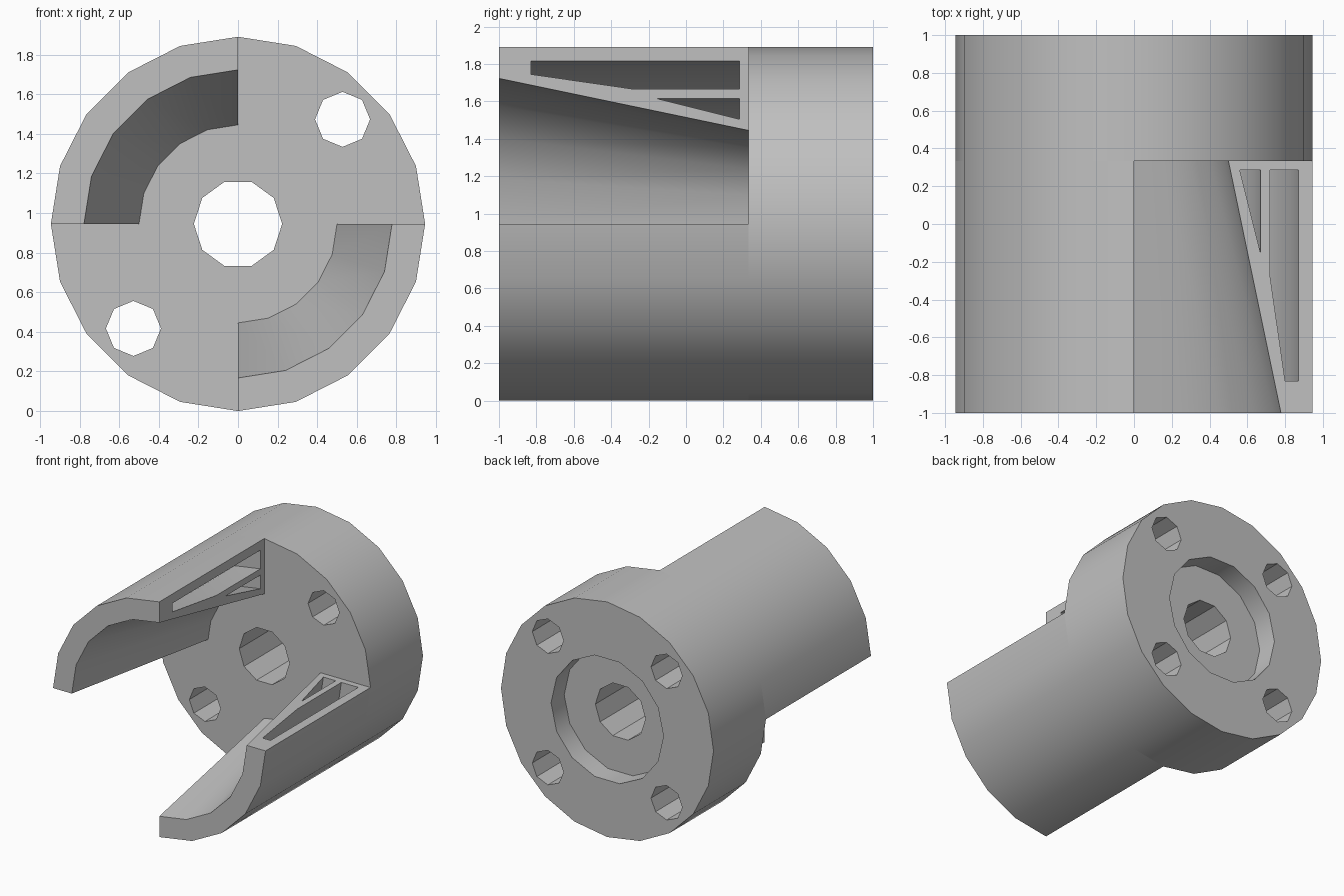
import bpy, bmesh
from math import sin, cos, pi, radians

old = bpy.data.objects.get("Cube")
if old:
    bpy.data.objects.remove(old, do_unlink=True)

R = 0.945          # outer radius, also the height of the axis
FACE = 0.334       # front face of the flange
BACK = 1.0

grey = bpy.data.materials.new("plain grey")
grey.use_nodes = True
grey.diffuse_color = (0.53, 0.53, 0.53, 1)
grey.node_tree.nodes["Principled BSDF"].inputs["Base Color"].default_value = grey.diffuse_color


def finish(name, bm):
    bmesh.ops.recalc_face_normals(bm, faces=bm.faces)
    mesh = bpy.data.meshes.new(name)
    bm.to_mesh(mesh)
    bm.free()
    mesh.materials.append(grey)
    ob = bpy.data.objects.new(name, mesh)
    bpy.context.collection.objects.link(ob)
    return ob


def activate(ob):
    bpy.ops.object.select_all(action="DESELECT")
    ob.select_set(True)
    bpy.context.view_layer.objects.active = ob


def prism(name, radius, sides, y0, y1, x=0, z=0):
    """Regular prism along y, offset from the main axis."""
    bm = bmesh.new()
    ring = [bm.verts.new((x + radius * cos(2 * pi * i / sides), y0,
                          R + z + radius * sin(2 * pi * i / sides))) for i in range(sides)]
    face = bm.faces.new(ring)
    out = bmesh.ops.extrude_face_region(bm, geom=[face])
    moved = [v for v in out["geom"] if isinstance(v, bmesh.types.BMVert)]
    bmesh.ops.translate(bm, verts=moved, vec=(0, y1 - y0, 0))
    return finish(name, bm)


def cut(ob, cutter):
    cutter.hide_render = True
    mod = ob.modifiers.new("cut", "BOOLEAN")
    mod.operation = "DIFFERENCE"
    mod.solver = "EXACT"
    mod.object = cutter
    activate(ob)
    bpy.ops.object.modifier_apply(modifier=mod.name)
    bpy.data.objects.remove(cutter, do_unlink=True)


def jaw(name, start, loops, steps=5):
    """Sweep (y, radius) loops a quarter turn; the first is the skin, the rest are slots."""
    bm = bmesh.new()
    caps = [[], []]
    for loop in loops:
        rings = []
        for s in range(steps + 1):
            a = radians(start + 90 * s / steps)
            rings.append([bm.verts.new((r * cos(a), y, R + r * sin(a))) for y, r in loop])
        n = len(loop)
        for a, b in zip(rings, rings[1:]):
            for i in range(n):
                j = (i + 1) % n
                bm.faces.new((a[i], a[j], b[j], b[i]))
        for cap, ring in zip(caps, (rings[0], rings[-1])):
            cap += [bm.edges.get((ring[i], ring[(i + 1) % n])) for i in range(n)]
    # End caps, left open at the slots
    for cap in caps:
        bmesh.ops.triangle_fill(bm, edges=cap, use_beauty=True)
    return finish(name, bm)


# Flange with centre bore, rear recess and four bolt holes
flange = prism("flange", R, 20, FACE, BACK)
cut(flange, prism("bore_cutter", 0.223, 10, 0, 1.2))
cut(flange, prism("recess_cutter", 0.5, 14, BACK - 0.167, 1.2))
for sx in (-1, 1):
    for sz in (-1, 1):
        cut(flange, prism("bolt_cutter", 0.139, 8, 0, 1.2, sx * 0.528, sz * 0.528))

# Two opposite jaws with tapered inner faces and hollow slots
skin = [(-1, R), (FACE, R), (FACE, 0.5), (-1, 0.778)]
long_slot = [(-0.83, 0.87), (0.285, 0.87), (0.285, 0.72), (-0.275, 0.72), (-0.83, 0.8)]
short_slot = [(-0.155, 0.67), (0.285, 0.67), (0.285, 0.56)]
parts = [flange]
for name, start in (("upper_jaw", 90), ("lower_jaw", 270)):
    parts.append(jaw(name, start, [skin, long_slot, short_slot]))

for ob in parts:
    activate(ob)
    bpy.ops.object.shade_smooth_by_angle(angle=radians(30))
